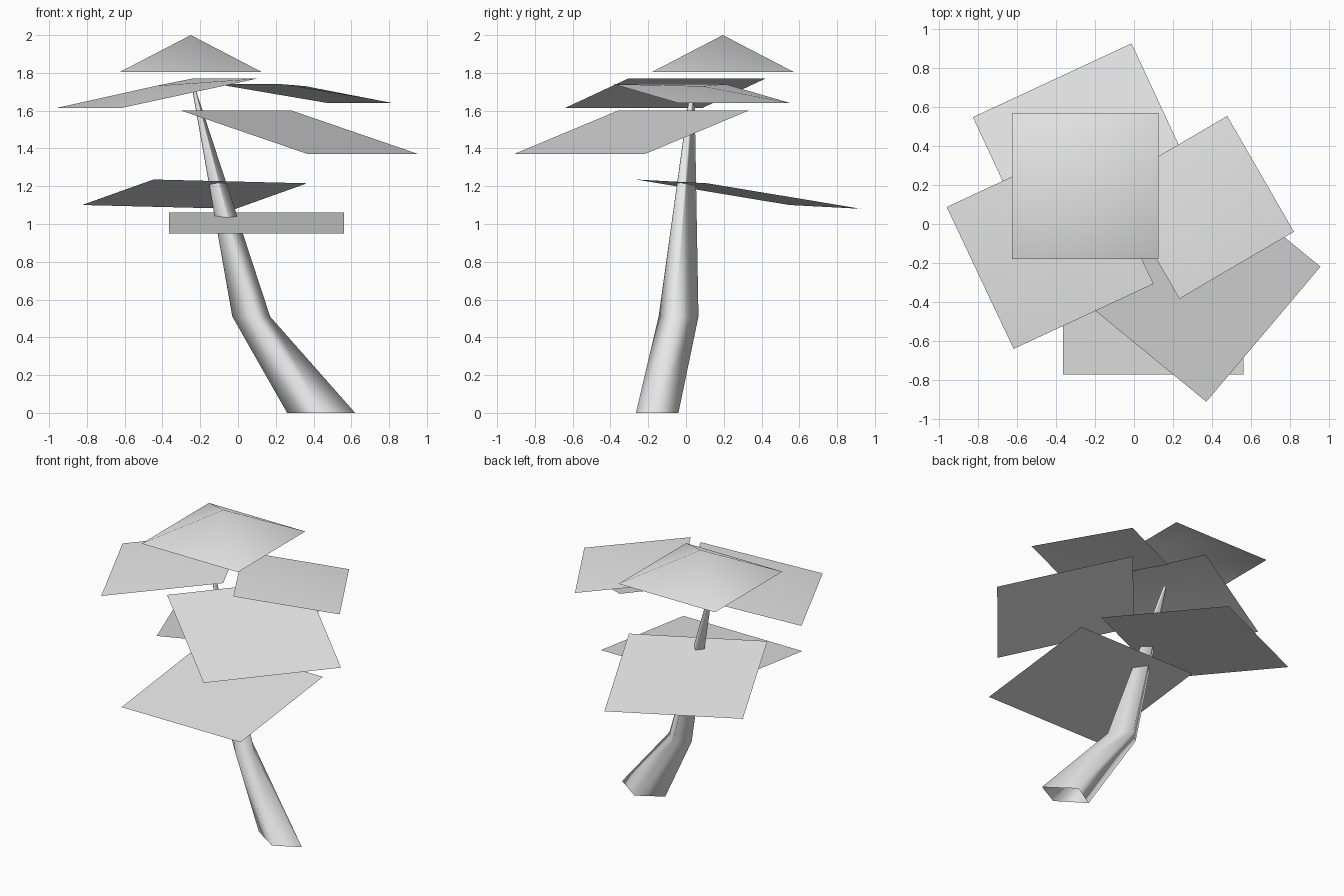
import bpy
import bmesh
from mathutils import Vector

cube = bpy.data.objects.get("Cube")
if cube:
    bpy.data.objects.remove(cube, do_unlink=True)

# One plain grey for the whole tree
grey = bpy.data.materials.new("plain_grey")
grey.use_nodes = True
colour = (0.8, 0.8, 0.8, 1.0)
grey.diffuse_color = colour
for node in grey.node_tree.nodes:
    if node.type == "BSDF_PRINCIPLED":
        node.inputs["Base Color"].default_value = colour


def finish(name, bm):
    """Turn a bmesh into a smooth shaded object."""
    for face in bm.faces:
        face.smooth = True
    mesh = bpy.data.meshes.new(name)
    bm.to_mesh(mesh)
    bm.free()
    mesh.materials.append(grey)
    obj = bpy.data.objects.new(name, mesh)
    bpy.context.collection.objects.link(obj)
    return obj


def leaf(name, centre, side, depth, peak=0.0):
    """Thin square leaf from its centre and two edge vectors, with an optional raised middle."""
    centre, side, depth = Vector(centre), Vector(side) / 2, Vector(depth) / 2
    bm = bmesh.new()
    corners = [bm.verts.new(centre + side * a + depth * b)
               for a, b in ((-1, -1), (1, -1), (1, 1), (-1, 1))]
    face = bm.faces.new(corners)
    if peak:
        poked = bmesh.ops.poke(bm, faces=[face])
        poked["verts"][0].co.z += peak
    finish(name, bm)


def trunk(rings):
    """Four sided bent tube, open at the foot; each ring is z, then right, back, left, front corners."""
    bm = bmesh.new()
    loops = [[bm.verts.new((x, y, z)) for x, y in pts] for z, pts in rings]
    for low, high in zip(loops, loops[1:]):
        for i in range(4):
            j = (i + 1) % 4
            bm.faces.new((low[i], low[j], high[j], high[i]))
    finish("trunk", bm)


# Trunk
trunk([
    (0.0, [(0.62, -0.175), (0.43, -0.04), (0.26, -0.14), (0.45, -0.265)]),
    (0.51, [(0.17, -0.06), (0.06, 0.066), (-0.03, -0.02), (0.08, -0.145)]),
    (1.70, [(-0.22, 0.03), (-0.23, 0.045), (-0.24, 0.035), (-0.23, 0.02)]),
])

# Canopy leaves, from the top down
leaf("top_leaf", (-0.25, 0.195, 1.805), (0.75, 0, 0), (0, 0.75, 0), 0.195)
leaf("upper_right_leaf", (-0.43, -0.11, 1.692), (0.717, 0.333, 0.155), (-0.343, 0.727, 0), 0.04)
leaf("upper_left_leaf", (0.355, 0.085, 1.69), (0.587, 0.344, -0.10), (-0.342, 0.593, 0), 0.04)
leaf("middle_front_leaf", (0.328, -0.29, 1.485), (0.67, -0.55, -0.23), (0.585, 0.692, 0))
leaf("lower_back_leaf", (-0.23, 0.33, 1.158), (0.813, 0.378, -0.02), (-0.378, 0.813, -0.135))
leaf("lowest_front_leaf", (0.0975, -0.3135, 1.005), (0.925, 0, 0), (0, 0.917, 0.11))
